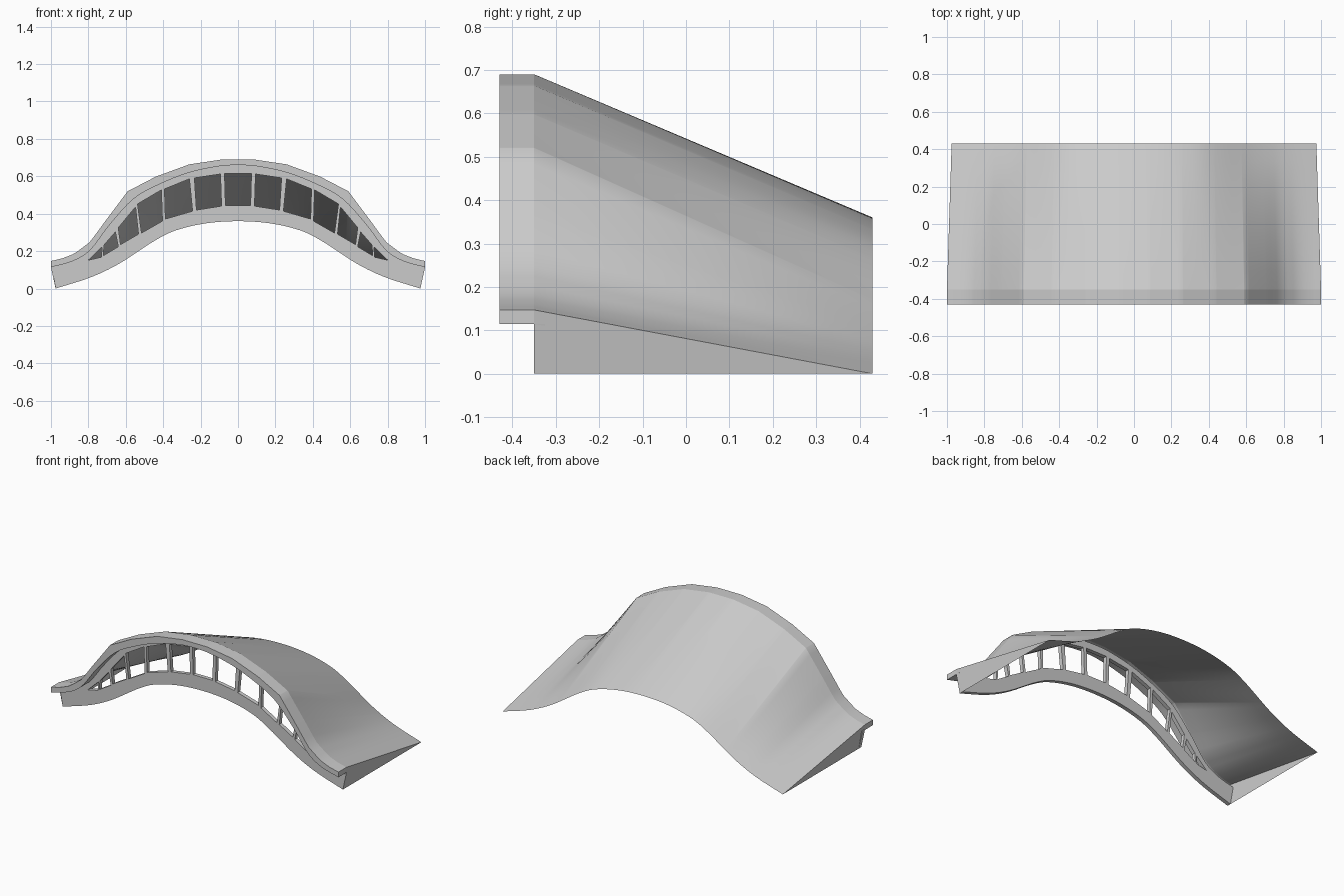
import bpy, bmesh, math

if "Cube" in bpy.data.objects:
    bpy.data.objects.remove(bpy.data.objects["Cube"])

# Half profiles (x <= 0): roof crest, fascia underside, wall bottom / roof back edge
TOP = [(-1, .147), (-.94, .161), (-.875, .186), (-.79, .25), (-.71, .36), (-.59, .52),
       (-.44, .598), (-.26, .664), (-.085, .69), (0, .69)]
UNDER = [(-1, .114), (-.88, .148), (-.79, .205), (-.687, .34), (-.555, .482),
         (-.41, .562), (-.26, .62), (-.1, .654), (0, .66)]
LOW = [(-1, .0), (-.8, .063), (-.65, .134), (-.46, .254), (-.35, .308), (-.18, .348), (0, .36)]
Y_FRONT, Y_WALL, Y_BACK = -.43, -.35, .43
X_LOW, X_BACK = .975, .975
THICK = .025
N = 34


def height(pts, u, smooth=True):
    """Height of a mirrored half profile at u in [-1, 1]."""
    full = pts + [(-x, z) for x, z in reversed(pts[:-1])]
    k = 0
    while k < len(full) - 2 and u > full[k + 1][0]:
        k += 1
    (x0, z0), (x1, z1) = full[k], full[k + 1]
    h = x1 - x0
    t = (u - x0) / h
    if not smooth:
        return z0 + (z1 - z0) * t

    def slope(i):
        a, b = full[max(i - 1, 0)], full[min(i + 1, len(full) - 1)]
        return (b[1] - a[1]) / (b[0] - a[0])
    m0, m1 = slope(k) * h, slope(k + 1) * h
    return ((2*t**3 - 3*t**2 + 1) * z0 + (t**3 - 2*t**2 + t) * m0
            + (3*t**2 - 2*t**3) * z1 + (t**3 - t**2) * m1)


US = sorted({round(-1 + 2 * i / (2 * N), 4) for i in range(2 * N + 1)}
            | {s * x for x, _ in TOP[4:9] for s in (-1, 1)})
top = [(u, height(TOP, u, False)) for u in US]
under = [(u, height(UNDER, u)) for u in US]
low = [(u * X_LOW, height(LOW, u)) for u in US]


def finish(obj, angle):
    bpy.ops.object.select_all(action='DESELECT')
    obj.select_set(True)
    bpy.context.view_layer.objects.active = obj
    bpy.ops.object.shade_smooth_by_angle(angle=math.radians(angle))


def loft(name, rows, caps=False):
    bm = bmesh.new()
    vs = [[bm.verts.new(p) for p in row] for row in rows]
    for a, b in zip(vs, vs[1:]):
        for i in range(len(a) - 1):
            bm.faces.new((a[i], a[i + 1], b[i + 1], b[i]))
    if caps:
        for i in (0, -1):
            bm.faces.new([r[i] for r in vs])
    bmesh.ops.recalc_face_normals(bm, faces=bm.faces)
    if not caps:
        # open sheet: outside faces up
        if sum(f.normal.z for f in bm.faces) < 0:
            bmesh.ops.reverse_faces(bm, faces=bm.faces)
    me = bpy.data.meshes.new(name)
    bm.to_mesh(me)
    bm.free()
    ob = bpy.data.objects.new(name, me)
    bpy.context.collection.objects.link(ob)
    finish(ob, 35)
    return ob


def row(profile, y):
    return [(x, y, z) for x, z in profile]


# Roof sheet sloping from the front crest down to the back edge
rows = []
for j in range(9):
    t = j / 8
    rows.append([(a[0] + (b[0] - a[0]) * t, Y_WALL + (Y_BACK - Y_WALL) * t,
                  a[1] + (b[1] - a[1]) * t) for a, b in zip(top, low)])
loft("roof", rows)

# Overhanging eave in front of the wall
loft("eave", [row(top, Y_WALL), row(top, Y_FRONT), row(under, Y_FRONT), row(under, Y_WALL)],
     caps=True)

# Triangular cheeks closing both ends
for s, side in ((-1, "left"), (1, "right")):
    pts = [(s, Y_WALL, .147), (s * X_BACK, Y_BACK, 0), (s * X_LOW, Y_WALL, 0), (s, Y_WALL, .114)]
    me = bpy.data.meshes.new(side + "_cheek")
    me.from_pydata(pts, [], [(0, 1, 2, 3) if s < 0 else (3, 2, 1, 0)])
    bpy.context.collection.objects.link(bpy.data.objects.new(side + "_cheek", me))

# Front wall with a fan of window openings
PANES = [
    [(-.80, .152), (-.727, .222), (-.73, .168)],
    [(-.716, .233), (-.656, .302), (-.64, .224), (-.72, .176)],
    [(-.64, .325), (-.548, .436), (-.532, .291), (-.628, .235)],
    [(-.537, .452), (-.41, .527), (-.404, .361), (-.516, .297)],
    [(-.393, .532), (-.26, .586), (-.243, .414), (-.388, .372)],
    [(-.233, .591), (-.094, .612), (-.088, .441), (-.222, .420)],
]
loops = [under + low[::-1], [(-.072, .616), (.072, .616), (.067, .444), (-.067, .444)]]
for p in PANES:
    loops += [p, [(-x, z) for x, z in p]]
cu = bpy.data.curves.new("front_wall", 'CURVE')
cu.dimensions = '2D'
cu.fill_mode = 'BOTH'
cu.extrude = THICK / 2
for lp in loops:
    sp = cu.splines.new('POLY')
    sp.points.add(len(lp) - 1)
    for pt, (x, z) in zip(sp.points, lp):
        pt.co = (x, z, 0, 1)
    sp.use_cyclic_u = True
wall = bpy.data.objects.new("front_wall", cu)
wall.rotation_euler.x = math.pi / 2
wall.location.y = Y_WALL + THICK / 2
bpy.context.collection.objects.link(wall)
bpy.ops.object.select_all(action='DESELECT')
wall.select_set(True)
bpy.context.view_layer.objects.active = wall
bpy.ops.object.convert(target='MESH')
finish(bpy.context.view_layer.objects.active, 30)
